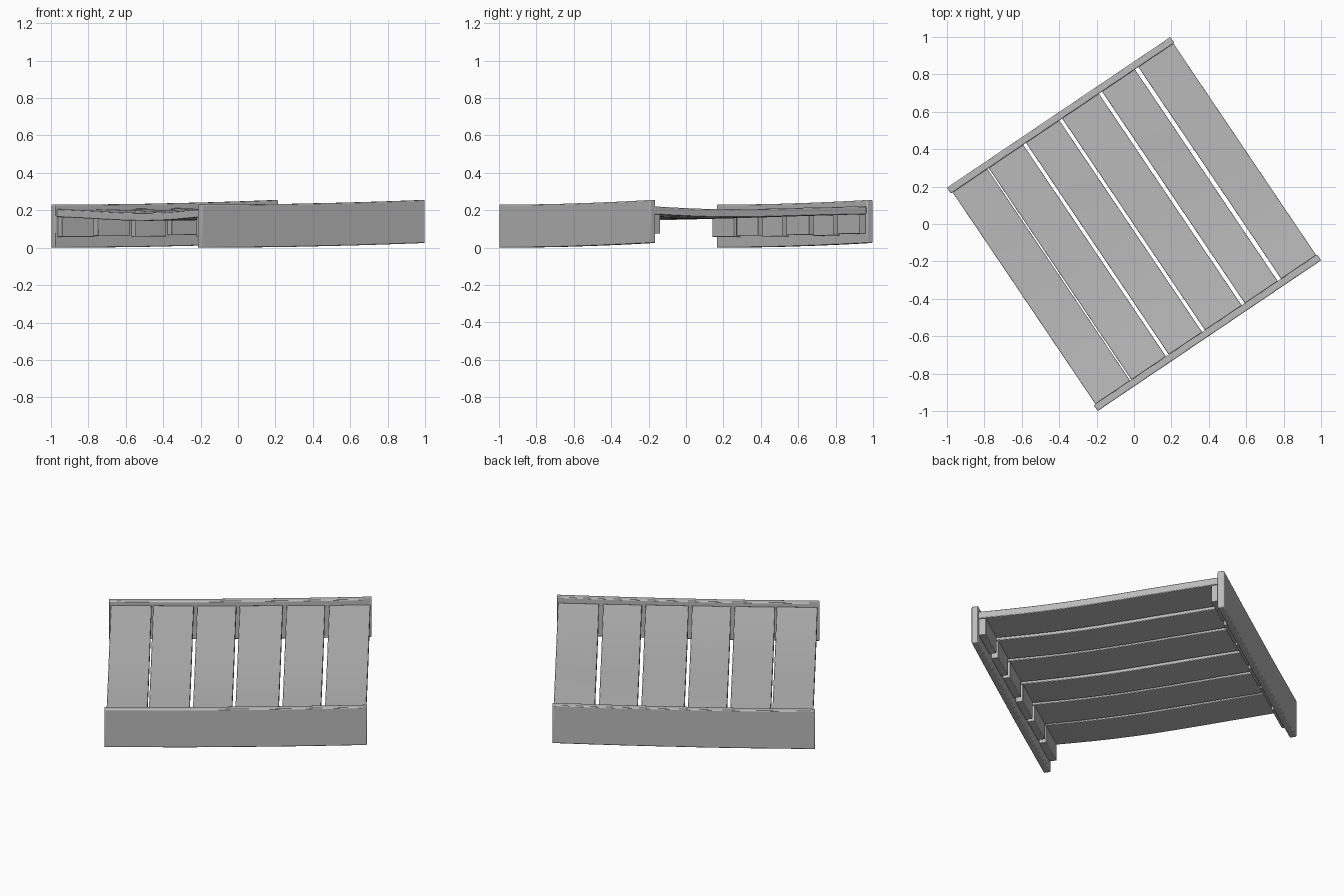
import bpy, bmesh, math
from mathutils import Vector

cube = bpy.data.objects.get("Cube")
if cube:
    bpy.data.objects.remove(cube, do_unlink=True)

ANGLE = math.radians(34)   # the whole platform is turned about z
HALF = 0.72                # half side of the square platform

wood = bpy.data.materials.new("plain grey")
wood.use_nodes = True
GREY = (0.5, 0.5, 0.5, 1)
wood.diffuse_color = GREY
wood.node_tree.nodes["Principled BSDF"].inputs["Base Color"].default_value = GREY


def rail_rise(u):
    """Rails lie level, then lift gently toward the +u end."""
    return 0.004 + 0.021 * max(0.0, (u + 0.3) / 1.02) ** 1.6 - 0.004 * max(0.0, -u / HALF)


def board(name, low, high, axis, lift, bevel):
    """Box cut into slices along one axis and bent upward by lift(u, v)."""
    low, high = Vector(low), Vector(high)
    bm = bmesh.new()
    bmesh.ops.create_cube(bm, size=1)
    for v in bm.verts:
        v.co = Vector([low[i] + (v.co[i] + 0.5) * (high[i] - low[i]) for i in range(3)])
    normal = Vector((0, 0, 0))
    normal[axis] = 1
    slices = max(1, round((high[axis] - low[axis]) / 0.12))
    for i in range(1, slices):
        cut = low.lerp(high, i / slices)
        bmesh.ops.bisect_plane(bm, geom=bm.verts[:] + bm.edges[:] + bm.faces[:],
                               plane_co=cut, plane_no=normal)
    for v in bm.verts:
        v.co.z += lift(v.co.x, v.co.y)
    mesh = bpy.data.meshes.new(name)
    bm.to_mesh(mesh)
    bm.free()
    mesh.materials.append(wood)
    ob = bpy.data.objects.new(name, mesh)
    bpy.context.collection.objects.link(ob)
    ob.rotation_euler.z = ANGLE
    mod = ob.modifiers.new("worn edges", 'BEVEL')
    mod.width = bevel
    mod.segments = 2
    mod.limit_method = 'ANGLE'
    mod.angle_limit = math.radians(40)
    bpy.ops.object.select_all(action='DESELECT')
    ob.select_set(True)
    bpy.context.view_layer.objects.active = ob
    bpy.ops.object.shade_smooth_by_angle(angle=math.radians(30))
    return ob


# Side rails
for side, name in ((-1, "front_rail"), (1, "back_rail")):
    inner, outer = side * 0.682, side * HALF
    board(name, (-HALF, min(inner, outer), 0), (HALF, max(inner, outer), 0.23),
          0, lambda u, v: rail_rise(u), 0.005)

# Planks: centre of each gap, its half width, and the sag of each plank
edges = [-0.709, -0.481, -0.245, -0.012, 0.244, 0.477, 0.714]
gaps = [0, 0.004, 0.009, 0.009, 0.010, 0.011, 0]
sags = [0.019, 0.015, 0.018, 0.013, 0.017, 0.014]
for i, sag in enumerate(sags):
    u0, u1 = edges[i] + gaps[i], edges[i + 1] - gaps[i + 1]

    def bend(u, v, sag=sag):
        return (rail_rise(u) * 0.6 - sag * math.cos(math.pi * v / 1.37)
                + 0.004 * math.sin(math.pi * v / 0.685))

    board(f"plank_{i + 1}", (u0, -0.683, 0.164), (u1, 0.683, 0.206), 1, bend, 0.004)

    # Support blocks under both plank ends
    for side, name in ((-1, "front"), (1, "back")):
        inner, outer = side * 0.642, side * 0.683
        board(f"{name}_block_{i + 1}",
              (u0 + 0.008, min(inner, outer), 0.057 + 0.006 * (i % 2)),
              (u1 - 0.008, max(inner, outer), 0.175),
              0, lambda u, v: rail_rise(u) * 0.5, 0.003)
